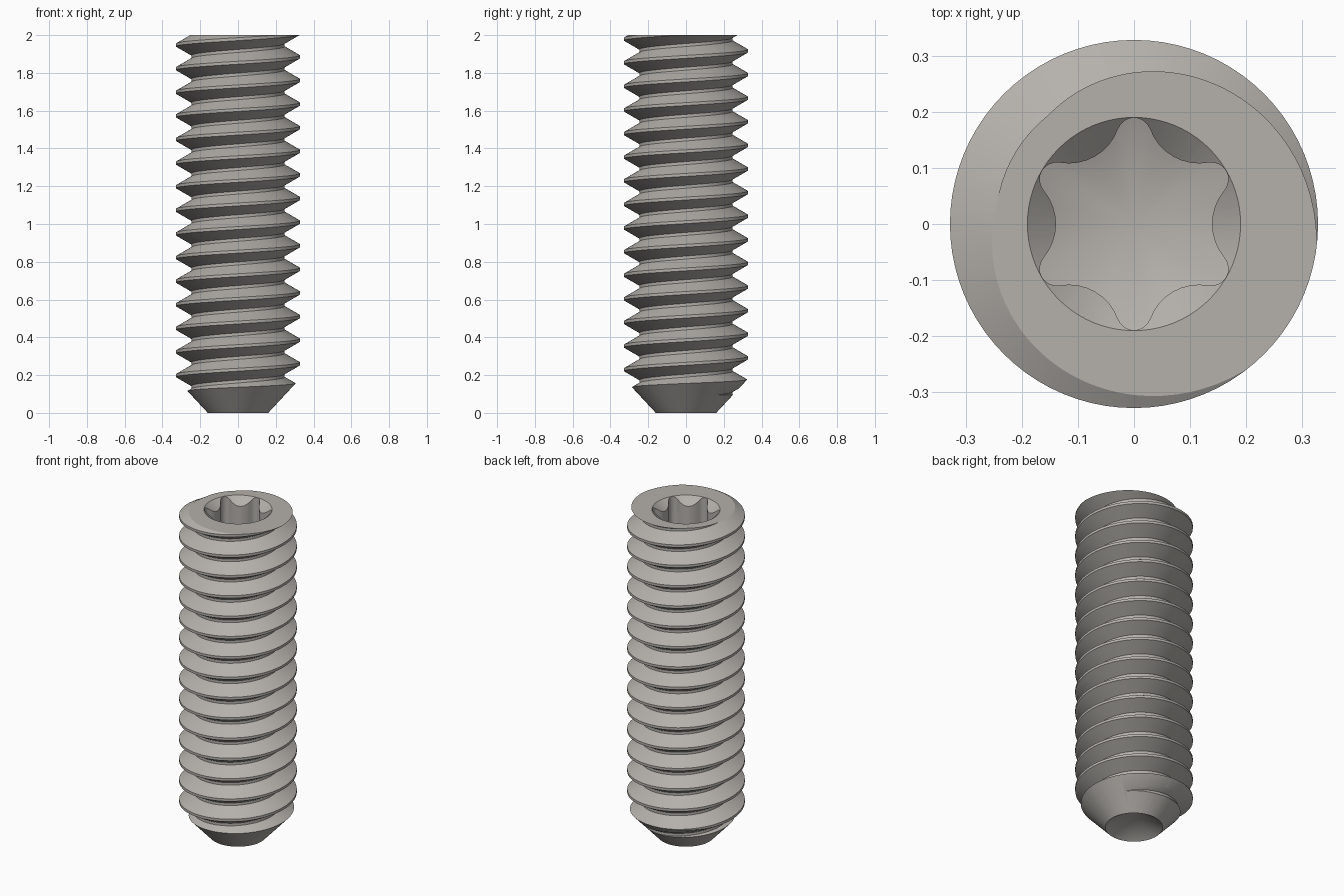
import bpy, bmesh
from math import sin, cos, pi, radians, atan2

if "Cube" in bpy.data.objects:
    bpy.data.objects.remove(bpy.data.objects["Cube"])

SEG = 80                      # steps per turn
R, ROOT, PITCH = 0.328, 0.247, 0.125
CREST = 0.0156                # flat crest width
FLANK = (R - ROOT) * 0.577    # axial length of a 30 degree flank


def make_object(name, bm):
    bmesh.ops.recalc_face_normals(bm, faces=bm.faces)
    me = bpy.data.meshes.new(name)
    bm.to_mesh(me)
    bm.free()
    ob = bpy.data.objects.new(name, me)
    bpy.context.collection.objects.link(ob)
    return ob


def lathe(name, profile, n=SEG):
    """Closed solid of revolution; profile starts and ends on the axis."""
    bm = bmesh.new()
    lo = bm.verts.new((0, 0, profile[0][1]))
    hi = bm.verts.new((0, 0, profile[-1][1]))
    rings = [[bm.verts.new((r * cos(2 * pi * i / n), r * sin(2 * pi * i / n), z))
              for i in range(n)] for r, z in profile[1:-1]]
    for i in range(n):
        k = (i + 1) % n
        bm.faces.new((lo, rings[0][k], rings[0][i]))
        bm.faces.new((hi, rings[-1][i], rings[-1][k]))
        for a, b in zip(rings, rings[1:]):
            bm.faces.new((a[i], a[k], b[k], b[i]))
    return make_object(name, bm)


def boolean(target, cutter, op):
    m = target.modifiers.new(op.title(), 'BOOLEAN')
    m.operation, m.object, m.solver = op, cutter, 'EXACT'
    bpy.context.view_layer.update()
    dg = bpy.context.evaluated_depsgraph_get()
    me = bpy.data.meshes.new_from_object(target.evaluated_get(dg))
    target.modifiers.clear()
    target.data = me
    bpy.data.objects.remove(cutter)


# Threaded rod: one helical strip whose turns share their edges
def threaded_rod(turns=22, z0=-0.365):
    offs = [(R, -CREST / 2), (R, CREST / 2), (ROOT, CREST / 2 + FLANK),
            (ROOT, PITCH - CREST / 2 - FLANK)]
    bm = bmesh.new()
    steps = turns * SEG
    grid = []
    for i in range(steps + SEG + 1):
        a = 2 * pi * i / SEG
        cols = offs if i <= steps else offs[:1]
        grid.append([bm.verts.new((r * cos(a), r * sin(a), z0 + PITCH * i / SEG + dz))
                     for r, dz in cols])

    def v(i, j):
        return grid[i + SEG][0] if j == 4 else grid[i][j]

    for i in range(steps):
        for j in range(4):
            bm.faces.new((v(i, j), v(i + 1, j), v(i + 1, j + 1), v(i, j + 1)))
    # fan caps on both ends
    for start, z in ((0, z0 - 0.1), (steps, z0 + PITCH * turns + 0.3)):
        tip = bm.verts.new((0, 0, z))
        loop = [v(start + i, 0) for i in range(SEG)] + [v(start, j) for j in (4, 3, 2, 1)]
        for p, q in zip(loop, loop[1:] + loop[:1]):
            bm.faces.new((p, q, tip))
    return make_object("set_screw", bm)


# Six-lobed socket cutter with a conical floor
def socket_cutter():
    tip_r, tip_d, bump_d = 0.0295, 0.16, 0.232
    bump_r = bump_d - 0.139
    tx, ty = tip_d * cos(pi / 6), tip_d * sin(pi / 6)
    half = atan2(ty, bump_d - tx)
    span = half + pi / 6
    pts, n = [], 8
    for k in range(6):
        c = k * pi / 3
        for s in range(n + 1):          # bump bulging inward
            a = c + pi + half - 2 * half * s / n
            pts.append((bump_d * cos(c) + bump_r * cos(a), bump_d * sin(c) + bump_r * sin(a)))
        t = c + pi / 6
        for s in range(1, n):           # rounded lobe tip
            a = t - span + 2 * span * s / n
            pts.append((tip_d * cos(t) + tip_r * cos(a), tip_d * sin(t) + tip_r * sin(a)))
    bm = bmesh.new()
    cone = 0.35                         # floor slope
    low = [bm.verts.new((x, y, 1.65 + cone * (x * x + y * y) ** 0.5)) for x, y in pts]
    top = [bm.verts.new((x, y, 2.1)) for x, y in pts]
    tip = bm.verts.new((0, 0, 1.65))
    bm.faces.new(top)
    for i in range(len(pts)):
        k = (i + 1) % len(pts)
        bm.faces.new((low[i], low[k], top[k], top[i]))
        bm.faces.new((low[k], low[i], tip))
    return make_object("socket_cutter", bm)


screw = threaded_rod()

# Trim to length with a flat top, conical end and hollow cup point
envelope = lathe("envelope", [(0, 0.095), (0.16, 0), (0.346, 0.2), (0.346, 2), (0, 2)])
boolean(screw, envelope, 'INTERSECT')

# Drive socket and its countersunk rim
boolean(screw, socket_cutter(), 'DIFFERENCE')
rim = lathe("rim_cutter", [(0, 1.829), (0.24, 2.045), (0, 2.045)])
boolean(screw, rim, 'DIFFERENCE')

steel = bpy.data.materials.new("warm grey steel")
steel.diffuse_color = (0.46, 0.44, 0.41, 1)
steel.use_nodes = True
steel.node_tree.nodes["Principled BSDF"].inputs["Base Color"].default_value = steel.diffuse_color
screw.data.materials.clear()
screw.data.materials.append(steel)
for p in screw.data.polygons:
    p.material_index = 0

bpy.context.view_layer.objects.active = screw
screw.select_set(True)
bpy.ops.object.shade_smooth_by_angle(angle=radians(30))
